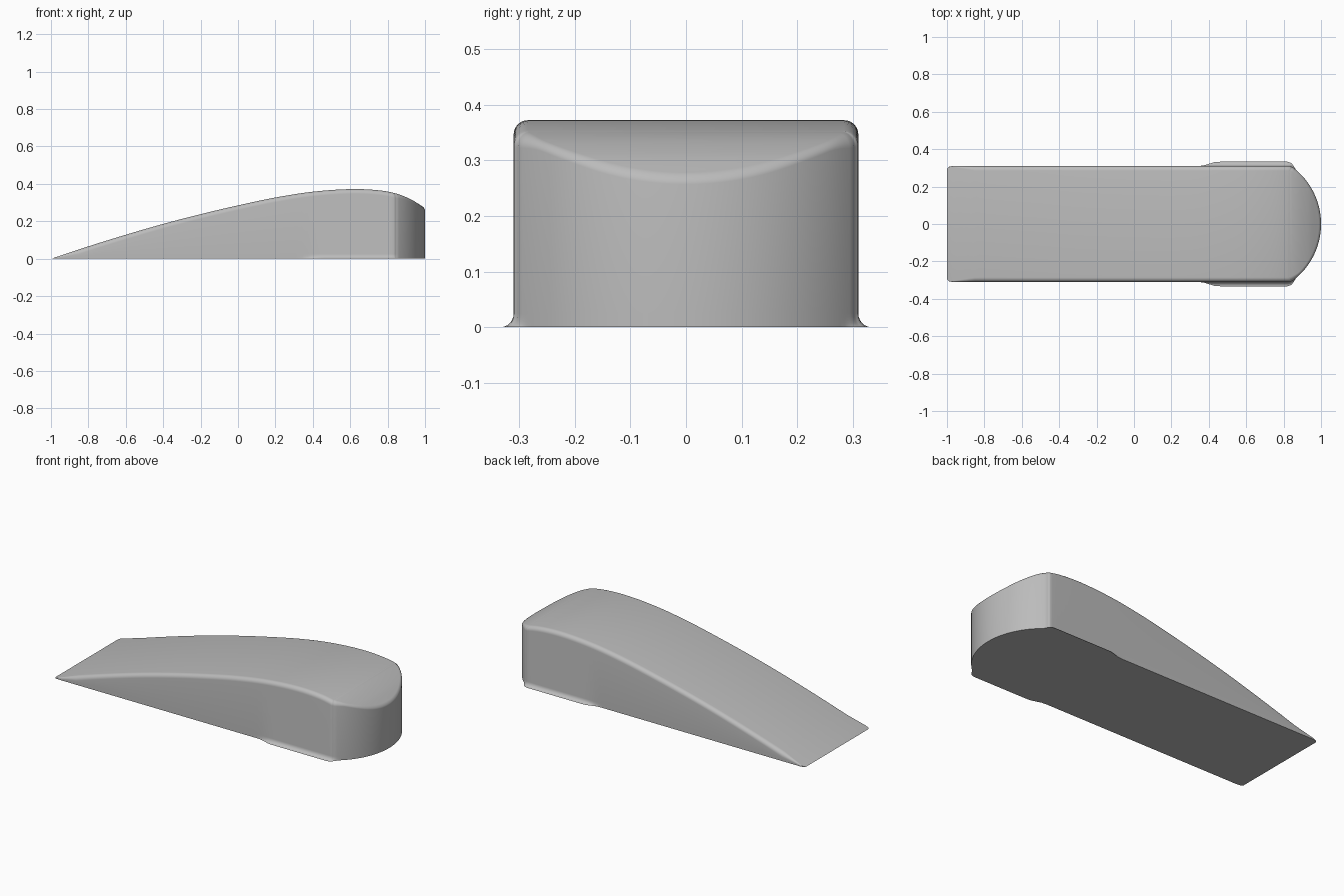
import bpy, bmesh
from math import sin, cos, pi, sqrt, atan2, radians
from mathutils import Vector

cube = bpy.data.objects.get("Cube")
if cube:
    bpy.data.objects.remove(cube)

HALF, ROUND, FLARE = 0.31, 0.025, 0.023
NOSE_R, NOSE_X = 0.38, 0.62
TOP = [(-1, 0), (-0.8, 0.066), (-0.6, 0.128), (-0.4, 0.186), (-0.2, 0.238), (0, 0.285),
       (0.2, 0.327), (0.4, 0.358), (0.6, 0.372), (0.75, 0.366), (0.85, 0.347),
       (0.93, 0.314), (1, 0.27)]


def top_height(x):
    """Smooth cubic through the side profile points."""
    x = max(-1, min(1, x))
    i = 0
    while i < len(TOP) - 2 and x > TOP[i + 1][0]:
        i += 1

    def slope(k):
        a, b = TOP[max(k - 1, 0)], TOP[min(k + 1, len(TOP) - 1)]
        return (b[1] - a[1]) / (b[0] - a[0])
    (x0, z0), (x1, z1) = TOP[i], TOP[i + 1]
    d = x1 - x0
    t = (x - x0) / d
    return ((2 * t**3 - 3 * t**2 + 1) * z0 + (t**3 - 2 * t**2 + t) * d * slope(i)
            + (3 * t**2 - 2 * t**3) * z1 + (t**3 - t**2) * d * slope(i + 1))


def ease(a, b, x):
    t = max(0, min(1, (x - a) / (b - a)))
    return t * t * (3 - 2 * t)


# Half outline in plan: (point, outward normal), from the thin tip to the nose
side = Vector((0, 1))
outline = [(Vector((-1, HALF - 0.015)), side), (Vector((-0.99, HALF - 0.004)), side)]
outline += [(Vector((-0.97 + 1.79 * i / 60, HALF)), side) for i in range(61)]
start = atan2(HALF, sqrt(NOSE_R**2 - HALF**2))
corner_x = NOSE_X + NOSE_R * cos(start)
for k in range(1, 5):
    a = pi / 2 + (start - pi / 2) * k / 5
    outline.append((Vector((corner_x - 0.008 + 0.003 * k, HALF - 0.0004 * k * k)),
                    Vector((cos(a), sin(a)))))
for k in range(1, 29):
    a = start * (1 - k / 28)
    n = Vector((cos(a), sin(a)))
    outline.append((Vector((NOSE_X, 0)) + n * NOSE_R, n))


def section(p, n):
    """Points from the floor up the wall and over the rounded top edge."""
    h = top_height(p.x)
    foot = min(ROUND, h * 0.3)
    r = min(ROUND - 0.012 * ease(0.84, 0.9, p.x), h * 0.5)
    flare = FLARE * ease(0.35, 0.45, p.x) * (1 - ease(0.82, 0.87, p.x))
    pts = []
    for k in range(7):
        a = pi / 2 * k / 6
        q = p + n * flare * (1 - sin(a))
        pts.append((q.x, q.y, foot * (1 - cos(a))))
    for k in range(7):
        a = pi / 2 * k / 6
        q = p - n * r * (1 - cos(a))
        pts.append((q.x, max(q.y, 0), top_height(q.x) - r * (1 - sin(a))))
    return pts


# Wedge body: mirrored sections joined by walls, top and floor strips
bm = bmesh.new()
rings = []
for p, n in outline:
    half = section(p, n)
    full = half + [(x, -y, z) for x, y, z in reversed(half)]
    rings.append([bm.verts.new(v) for v in full])
for a, b in zip(rings, rings[1:]):
    for i in range(len(a)):
        j = (i + 1) % len(a)
        bm.faces.new((a[i], b[i], b[j], a[j]))
bmesh.ops.remove_doubles(bm, verts=bm.verts, dist=0.0001)
bmesh.ops.recalc_face_normals(bm, faces=bm.faces)
mesh = bpy.data.meshes.new("wedge_body")
bm.to_mesh(mesh)
bm.free()
body = bpy.data.objects.new("wedge_body", mesh)
bpy.context.collection.objects.link(body)

# Plain grey material
grey = bpy.data.materials.new("plain_grey")
grey.use_nodes = True
colour = (0.5, 0.5, 0.5, 1)
grey.diffuse_color = colour
grey.node_tree.nodes["Principled BSDF"].inputs["Base Color"].default_value = colour
mesh.materials.append(grey)

# Smooth shading with crisp floor edges
bpy.context.view_layer.objects.active = body
body.select_set(True)
bpy.ops.object.shade_smooth_by_angle(angle=radians(35))
